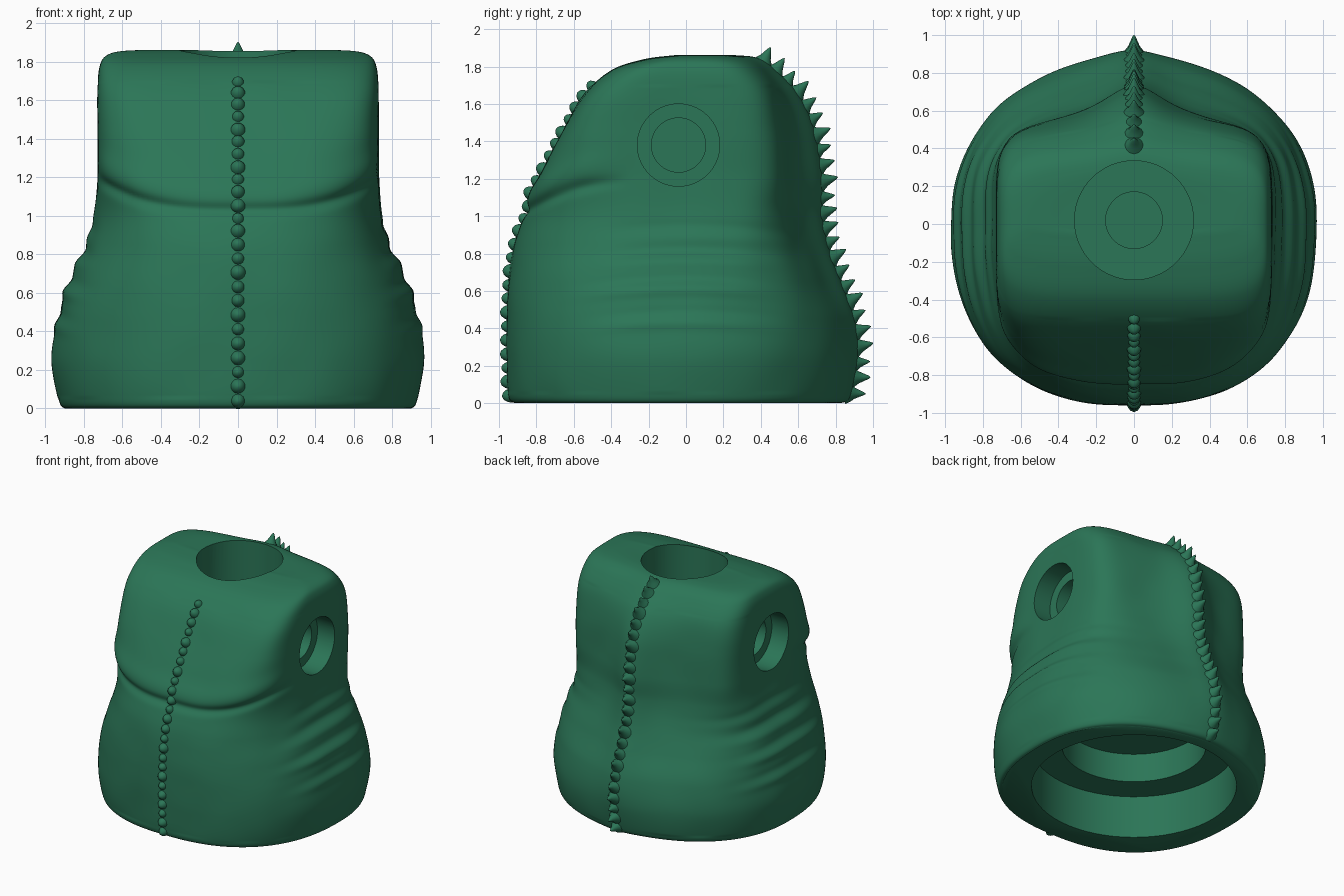
import bpy, bmesh, math
from mathutils import Vector, Matrix, noise

if "Cube" in bpy.data.objects:
    bpy.data.objects.remove(bpy.data.objects["Cube"])

green = bpy.data.materials.new("green")
green.diffuse_color = (0.024, 0.18, 0.095, 1)
green.use_nodes = True
green.node_tree.nodes["Principled BSDF"].inputs["Base Color"].default_value = green.diffuse_color

# Torso profile rows: z, half width, front, back, back ridge peak, front squareness, back squareness
ROWS = [
    (0.00, .90, .915, .80, .83, 2.4, 2.2),
    (0.04, .93, .95, .84, .88, 2.4, 2.2),
    (0.25, .968, .96, .86, .92, 2.4, 2.2),
    (0.45, .94, .96, .81, .90, 2.45, 2.3),
    (0.65, .88, .95, .69, .83, 2.5, 2.6),
    (0.85, .79, .92, .585, .76, 2.65, 3.1),
    (1.02, .745, .86, .53, .73, 3.0, 4.1),
    (1.20, .73, .79, .515, .73, 3.9, 5.0),
    (1.45, .73, .665, .50, .69, 5.2, 5.2),
    (1.65, .73, .545, .47, .60, 5.8, 5.2),
    (1.78, .718, .40, .40, .48, 5.0, 4.5),
    (1.838, .675, .23, .33, .40, 4.0, 4.0),
    (1.859, .57, .08, .26, .31, 3.0, 3.0),
    (1.86, .38, .04, .16, .18, 2.5, 2.5),
]


def row_at(t):
    """Smooth spline through the profile rows."""
    i = min(int(t), len(ROWS) - 2)
    u = t - i
    p0, p1, p2, p3 = (ROWS[max(0, min(len(ROWS) - 1, i + k))] for k in (-1, 0, 1, 2))
    return [b + .5 * u * (c - a + u * (2*a - 5*b + 4*c - d + u * (3*(b - c) + d - a)))
            for a, b, c, d in zip(p0, p1, p2, p3)]


def bell(v, s):
    return math.exp(-(v / s) ** 2)


def skin_point(row, ang):
    z, w, f, b, peak, nf, nb = row
    c, s = math.cos(ang), math.sin(ang)
    n, depth = (nf, f) if s < 0 else (nb, b)
    r = (abs(c) ** n + abs(s) ** n) ** (-1 / n)
    x, y = w * r * c, depth * r * s
    # raised spine along the back
    if s > 0:
        y += (peak - b) / (1 + (x / .22) ** 2) * min(1, s * 2)
    out = 0
    # chest fold
    zc = 1.03 + .16 * min(1.1, abs(x) / .73) ** 3
    mask = max(0, min(1, (-y - .3) / .25))
    out += mask * (.016 * bell(z - zc - .09, .075) - .02 * bell(z - zc, .032))
    # flank wrinkles
    for zk, amp, yk in ((.89, .008, .1), (.76, .014, 0), (.61, .016, -.05), (.43, .011, 0)):
        mask = math.exp(-((y - yk) / .45) ** 4) * abs(c)
        dz = z - zk + .12 * y * y
        out += mask * amp * (bell(dz, .035) - .6 * bell(dz - .06, .03))
    # gentle unevenness of the hide
    if .05 < z < 1.7:
        out += .006 * noise.noise(Vector((x * 4, y * 4, z * 4)))
    d = Vector((x, y, 0)).normalized() * out
    return Vector((x + d.x, y + d.y, z))


def finish(bm, name):
    bmesh.ops.recalc_face_normals(bm, faces=bm.faces)
    me = bpy.data.meshes.new(name)
    bm.to_mesh(me)
    bm.free()
    ob = bpy.data.objects.new(name, me)
    bpy.context.collection.objects.link(ob)
    me.materials.append(green)
    return ob


def smooth(ob, deg=42):
    bpy.ops.object.select_all(action='DESELECT')
    ob.select_set(True)
    bpy.context.view_layer.objects.active = ob
    bpy.ops.object.shade_smooth_by_angle(angle=math.radians(deg))


def bridge(bm, a, b):
    n = len(a)
    for i in range(n):
        bm.faces.new((a[i], a[(i + 1) % n], b[(i + 1) % n], b[i]))


def lathe(bm, profile, seg, matrix):
    """Closed turned solid from (radius, height) pairs."""
    rings = [[bm.verts.new(matrix @ Vector((r * math.cos(2*math.pi*i/seg), r * math.sin(2*math.pi*i/seg), h)))
              for i in range(seg)] for r, h in profile]
    for a, b in zip(rings, rings[1:]):
        bridge(bm, a, b)
    bm.faces.new(rings[0][::-1])
    bm.faces.new(rings[-1])


# Torso skin
SEG, SUB = 192, 15
bm = bmesh.new()
rings = []
for k in range((len(ROWS) - 1) * SUB + 1):
    row = row_at(k / SUB)
    rings.append([bm.verts.new(skin_point(row, 2 * math.pi * (i + .5) / SEG)) for i in range(SEG)])
for a, b in zip(rings, rings[1:]):
    bridge(bm, a, b)
bm.faces.new(rings[0][::-1])
tip = bm.verts.new((0, .05, 1.86))
for i in range(SEG):
    bm.faces.new((rings[-1][i], rings[-1][(i + 1) % SEG], tip))
torso = finish(bm, "torso")

# Stepped sockets: waist, neck and both shoulders
bm = bmesh.new()


def socket(loc, rot, r1, d1, r2, d2):
    lathe(bm, [(r1, .3), (r1, -d1), (r2, -d1), (r2, -d1 - d2)], 64, Matrix.Translation(loc) @ rot)


socket((0, 0, 0), Matrix.Rotation(math.pi, 4, 'X'), .745, .34, .525, .23)
socket((0, .02, 1.82), Matrix.Identity(4), .315, .42, .15, .15)
for sx in (-1, 1):
    socket((sx * .73, -.04, 1.38), Matrix.Rotation(sx * math.pi / 2, 4, 'Y'), .22, .15, .145, .13)
cutter = finish(bm, "socket_cutter")
cutter.hide_render = True
mod = torso.modifiers.new("sockets", 'BOOLEAN')
mod.operation, mod.solver, mod.object = 'DIFFERENCE', 'EXACT', cutter
bpy.context.view_layer.objects.active = torso
bpy.ops.object.modifier_apply(modifier=mod.name)
bpy.data.objects.remove(cutter)
smooth(torso)


def ridge(name, side, t0, t1, count, profile, lift):
    """Row of studs evenly spaced along the centre line of the front or back."""
    pts = []
    for k in range(401):
        p = skin_point(row_at(t0 + (t1 - t0) * k / 400), side * math.pi / 2)
        pts.append(Vector((0, p.y, p.z)))
    dist = [0]
    for a, b in zip(pts, pts[1:]):
        dist.append(dist[-1] + (b - a).length)
    bm = bmesh.new()
    for j in range(count):
        k = next(i for i, d in enumerate(dist) if d >= dist[-1] * j / (count - 1) - 1e-6)
        tan = pts[min(k + 8, 400)] - pts[max(k - 8, 0)]
        normal = Vector((0, side * tan.z, -side * tan.y)).normalized() + Vector((0, 0, lift))
        size = 1 + .12 * math.sin(j * 2.3)
        rot = normal.to_track_quat('Z', 'X').to_matrix().to_4x4()
        lathe(bm, profile, 14, Matrix.Translation(pts[k]) @ rot @ Matrix.Scale(size, 4))
    smooth(finish(bm, name), 60)


# Blunt studs down the belly, pointed spikes down the back
ridge("belly_studs", -1, 1.0, 9.3, 25,
      [(.04, -.025), (.036, -.004), (.03, .012), (.018, .027), (.004, .033)], 0)
ridge("back_spikes", 1, 1.1, 10.8, 24,
      [(.06, -.03), (.047, -.004), (.03, .018), (.018, .045), (.009, .066), (.002, .076)], .2)
